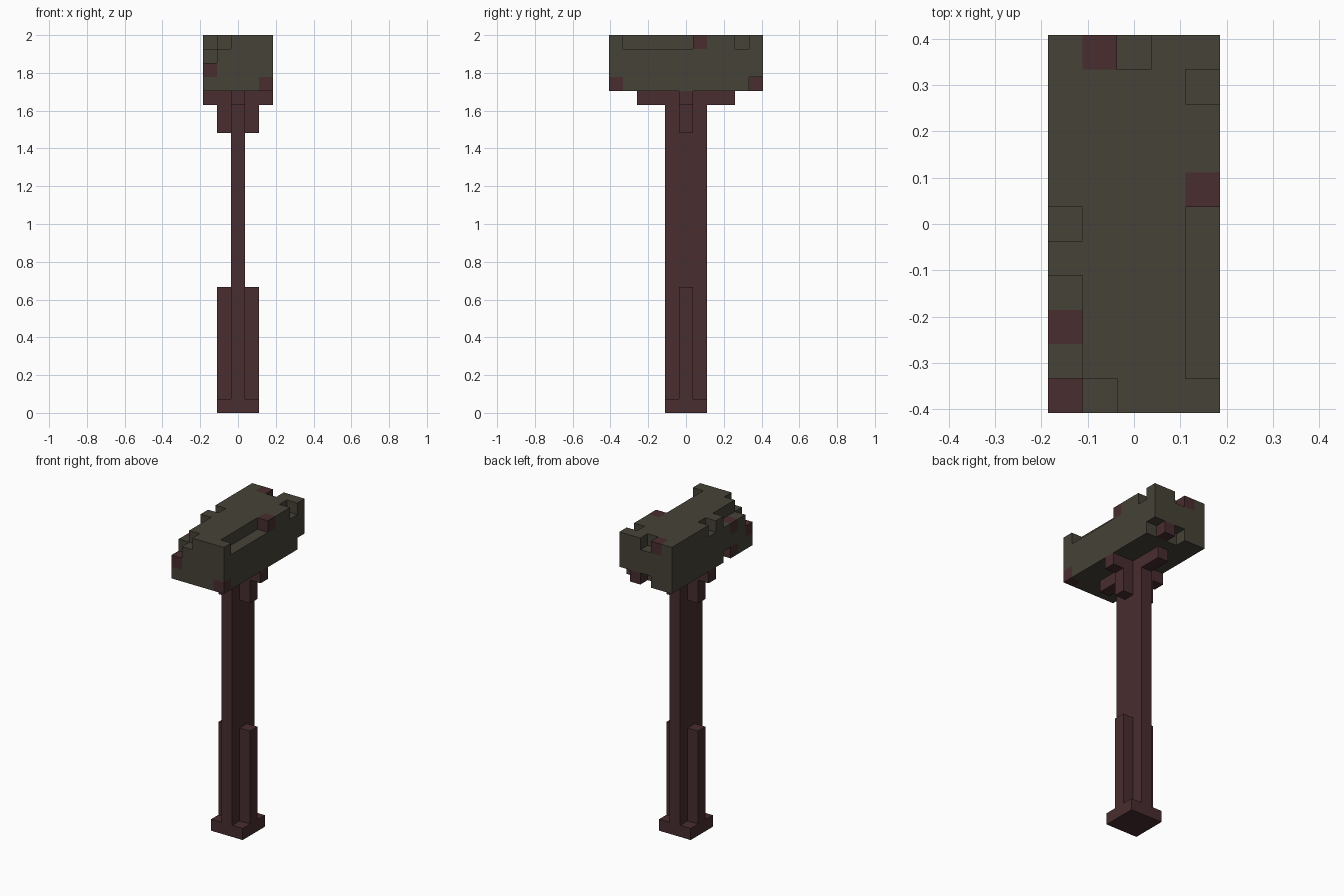
import bpy, bmesh
from mathutils import Vector

U = 2 / 27  # edge of one cube; the hammer is 27 cubes tall

cube = bpy.data.objects.get("Cube")
if cube:
    bpy.data.objects.remove(cube, do_unlink=True)


def material(name, rgb):
    mat = bpy.data.materials.new(name)
    mat.use_nodes = True
    color = (*rgb, 1)
    mat.diffuse_color = color
    mat.node_tree.nodes["Principled BSDF"].inputs["Base Color"].default_value = color
    return mat


stone = material("mossy stone", (0.061, 0.055, 0.038))
wood = material("red brown wood", (0.066, 0.026, 0.028))


def block(x, y, z):
    """All cells of a box; each range is inclusive."""
    return {(i, j, k)
            for i in range(x[0], x[1] + 1)
            for j in range(y[0], y[1] + 1)
            for k in range(z[0], z[1] + 1)}


def build(name, cells, mats, spots=()):
    """Skin a set of cells; cells in spots get the second material."""
    bm = bmesh.new()
    for cell in sorted(cells):
        centre = Vector((cell[0], cell[1], cell[2] + 0.5))
        for axis in range(3):
            for sign in (-1, 1):
                near = list(cell)
                near[axis] += sign
                if tuple(near) in cells:
                    continue
                n, a, b = Vector(), Vector(), Vector()
                n[axis] = sign / 2
                a[(axis + 1) % 3] = 0.5
                b[(axis + 2) % 3] = sign / 2
                corners = (-a - b, a - b, a + b, -a + b)
                face = bm.faces.new([bm.verts.new((centre + n + c) * U) for c in corners])
                face.material_index = int(cell in spots)
    bmesh.ops.remove_doubles(bm, verts=bm.verts, dist=U / 100)
    bmesh.ops.dissolve_limit(bm, angle_limit=0.01, verts=bm.verts, edges=bm.edges,
                             delimit={'MATERIAL'})
    mesh = bpy.data.meshes.new(name)
    bm.to_mesh(mesh)
    bm.free()
    for mat in mats:
        mesh.materials.append(mat)
    obj = bpy.data.objects.new(name, mesh)
    bpy.context.collection.objects.link(obj)
    return obj


# Handle: foot, flat shaft, side grips
build("handle_foot", block((-1, 1), (-1, 1), (0, 0)), [wood])
build("handle_shaft", block((0, 0), (-1, 1), (1, 22)), [wood])
for side, label in ((-1, "right"), (1, "left")):
    build(label + "_grip", block((side, side), (0, 0), (1, 8)), [wood])

# Brackets under the head
build("cross_bracket", block((-2, 2), (0, 0), (22, 22)) | block((-1, 1), (0, 0), (20, 21)), [wood])
build("long_bracket", block((0, 0), (-3, 3), (22, 22)), [wood])

# Head with chipped edges and wood-coloured spots
head = block((-2, 2), (-5, 5), (23, 26))
head -= block((2, 2), (-4, 0), (26, 26))      # long chip, left edge
head -= block((-2, -2), (-5, -2), (26, 26))   # long chip, right edge
head -= {(2, 4, 26), (0, 5, 26), (-2, 0, 26)}
head -= {(-1, -5, 26), (-2, -5, 25)}          # front corner
head -= {(2, 5, 23), (0, 5, 23), (-2, -2, 23)}  # lower edges
spots = {(2, 1, 26), (-1, 5, 26), (-2, -3, 25), (-2, -5, 24),
         (2, -5, 23), (1, 5, 23), (-2, -3, 23)}
build("hammer_head", head, [stone, wood], spots)
